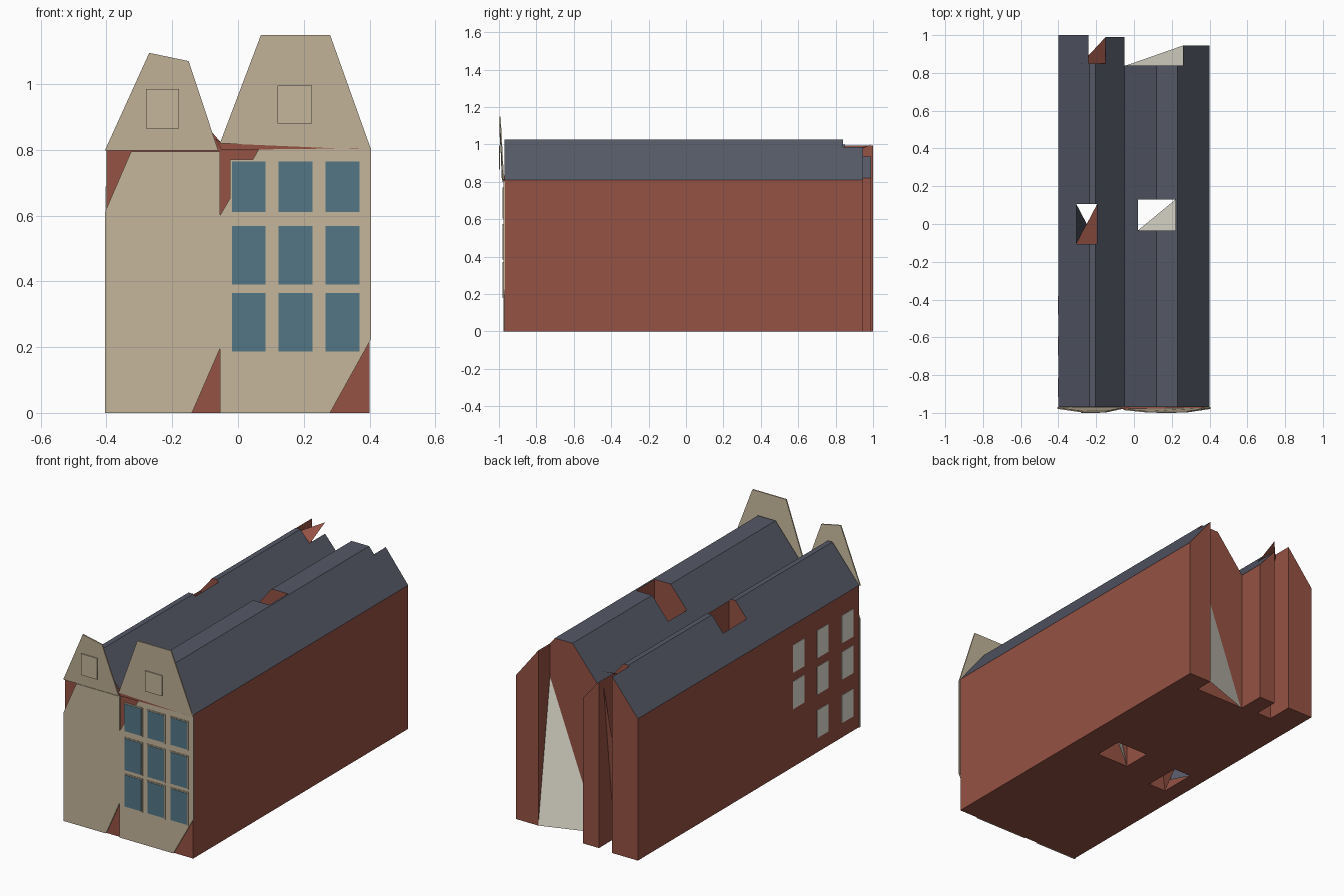
import bpy, bmesh
from mathutils import Vector

if "Cube" in bpy.data.objects:
    bpy.data.objects.remove(bpy.data.objects["Cube"])


def material(name, r, g, b):
    lin = [((c / 255 + 0.055) / 1.055) ** 2.4 for c in (r, g, b)]
    m = bpy.data.materials.new(name)
    m.diffuse_color = (*lin, 1)
    m.use_nodes = True
    m.node_tree.nodes["Principled BSDF"].inputs["Base Color"].default_value = m.diffuse_color
    return m


BRICK = material("brick red", 150, 82, 68)
SLATE = material("slate", 85, 89, 102)
STONE = material("sandstone", 197, 182, 155)
GLASS = material("blue glass", 84, 118, 134)
WHITE = material("off white", 238, 234, 220)


def mesh_object(name, verts, faces, mats):
    me = bpy.data.meshes.new(name)
    me.from_pydata(verts, [], faces)
    ob = bpy.data.objects.new(name, me)
    bpy.context.collection.objects.link(ob)
    for m in mats:
        me.materials.append(m)
    if len(faces) > 1:
        bm = bmesh.new()
        bm.from_mesh(me)
        bmesh.ops.recalc_face_normals(bm, faces=bm.faces)
        bm.to_mesh(me)
        bm.free()
    return ob


def prism(name, profile, front, back, mats):
    """Extrude an x,z profile; front and back are functions giving y at height z."""
    n = len(profile)
    verts = [(x, front(z), z) for x, z in profile] + [(x, back(z), z) for x, z in profile]
    faces = [tuple(range(n)), tuple(range(2 * n - 1, n - 1, -1))]
    faces += [(i, (i + 1) % n, n + (i + 1) % n, n + i) for i in range(n)]
    return mesh_object(name, verts, faces, mats)


def slab(name, profile, y0, y1, mats):
    return prism(name, profile, lambda z: y0, lambda z: y1, mats)


def rect(x0, x1, z0, z1):
    return [(x0, z0), (x1, z0), (x1, z1), (x0, z1)]


def house(name, profile, y0, y1, cuts):
    """Long house with shafts and recesses cut through its full height."""
    ob = slab(name, profile, y0, y1, [BRICK, SLATE])
    for x0, x1, c0, c1 in cuts:
        cutter = slab("cutter", rect(x0, x1, -0.5, 1.5), c0, c1, [BRICK])
        mod = ob.modifiers.new("cut", "BOOLEAN")
        mod.operation = "DIFFERENCE"
        mod.solver = "EXACT"
        mod.object = cutter
        bpy.context.view_layer.objects.active = ob
        bpy.ops.object.modifier_apply(modifier=mod.name)
        bpy.data.objects.remove(cutter)
    # slopes facing up are slate, everything else is brick
    for p in ob.data.polygons:
        p.material_index = 1 if p.normal.z > 0.3 else 0
    return ob


# Two neighbouring houses
house("left_house",
      [(-0.40, 0), (-0.05, 0), (-0.05, 0.82), (-0.205, 1.0), (-0.235, 1.0), (-0.40, 0.80)],
      -0.97, 1.0,
      [(-0.305, -0.195, -0.105, 0.105), (-0.24, -0.15, 0.85, 1.2), (-0.15, 0.1, 0.99, 1.2)])
house("right_house",
      [(-0.05, 0), (0.40, 0), (0.40, 0.81), (0.23, 1.025), (0.12, 1.025), (-0.05, 0.82)],
      -0.97, 0.945,
      [(0.02, 0.22, -0.035, 0.13), (-0.2, 0.26, 0.84, 1.2)])

# Leaning panels inside the shafts and rear recesses
panels = [
    ("right_recess_panel", [(0.26, 0.945, 0), (-0.04, 0.84, 0), (0.26, 0.84, 0.80)], WHITE),
    ("right_shaft_panel", [(0.02, -0.035, 0), (0.22, 0.13, 0), (0.22, -0.035, 0.80)], WHITE),
    ("left_shaft_panel", [(-0.305, -0.105, 0), (-0.195, 0.105, 0), (-0.195, -0.105, 0.8)], BRICK),
    ("left_shaft_side", [(-0.305, 0.105, 0), (-0.25, 0, 0), (-0.305, -0.105, 0.8)], SLATE),
    ("left_recess_panel", [(-0.24, 0.85, 0), (-0.15, 0.85, 0), (-0.15, 0.95, 0.9)], BRICK),
    ("rear_roof_flap", [(-0.28, 0.85, 0.95), (-0.15, 0.85, 0.93), (-0.15, 0.99, 1.0)], BRICK),
]
for name, pts, mat in panels:
    mesh_object(name, pts, [(0, 1, 2)], [mat])

# Stone facades with two corners left as brick
slab("left_facade",
     [(-0.405, 0), (-0.14, 0), (-0.055, 0.195), (-0.055, 0.795), (-0.325, 0.795), (-0.405, 0.61)],
     -0.977, -0.969, [STONE])
slab("right_facade",
     [(-0.055, 0), (0.28, 0), (0.405, 0.225), (0.405, 0.805), (0.065, 0.805), (-0.055, 0.60)],
     -0.977, -0.969, [STONE])
slab("right_cornice", [(-0.07, 0.835), (-0.05, 0.80), (0.375, 0.805), (-0.05, 0.822)],
     -0.98, -0.969, [BRICK])


# Leaning gables with a small square hatch
def lean(offset):
    return lambda z: -0.979 - 0.019 * min(1, max(0, (z - 0.80) / 0.06)) + offset


for side, outline, hatch in (
        ("left", [(-0.405, 0.798), (-0.06, 0.798), (-0.15, 1.07), (-0.27, 1.095)],
         rect(-0.28, -0.18, 0.865, 0.985)),
        ("right", [(-0.055, 0.82), (0.405, 0.80), (0.28, 1.15), (0.07, 1.15)],
         rect(0.12, 0.225, 0.88, 0.995))):
    prism(side + "_gable", outline, lean(0), lean(0.007), [STONE])
    prism(side + "_gable_hatch", hatch, lean(-0.002), lean(0.004), [STONE])

# Front windows: stone frame with a glass pane
for i, x in enumerate((-0.025, 0.117, 0.26)):
    for j, (z0, z1) in enumerate(((0.18, 0.37), (0.385, 0.575), (0.605, 0.77))):
        tag = f"_{i}_{j}"
        slab("window_frame" + tag, rect(x, x + 0.115, z0, z1), -0.980, -0.975, [STONE])
        slab("window_pane" + tag, rect(x + 0.006, x + 0.109, z0 + 0.006, z1 - 0.006),
             -0.982, -0.978, [GLASS])

# Side windows on the left wall
for i, y in enumerate((-0.865, -0.645, -0.43)):
    for j, z in enumerate((0.61, 0.405, 0.16)):
        if (i, j) != (2, 2):
            slab(f"side_window_{i}_{j}", rect(-0.403, -0.397, z - 0.078, z + 0.078),
                 y - 0.05, y + 0.05, [WHITE])
